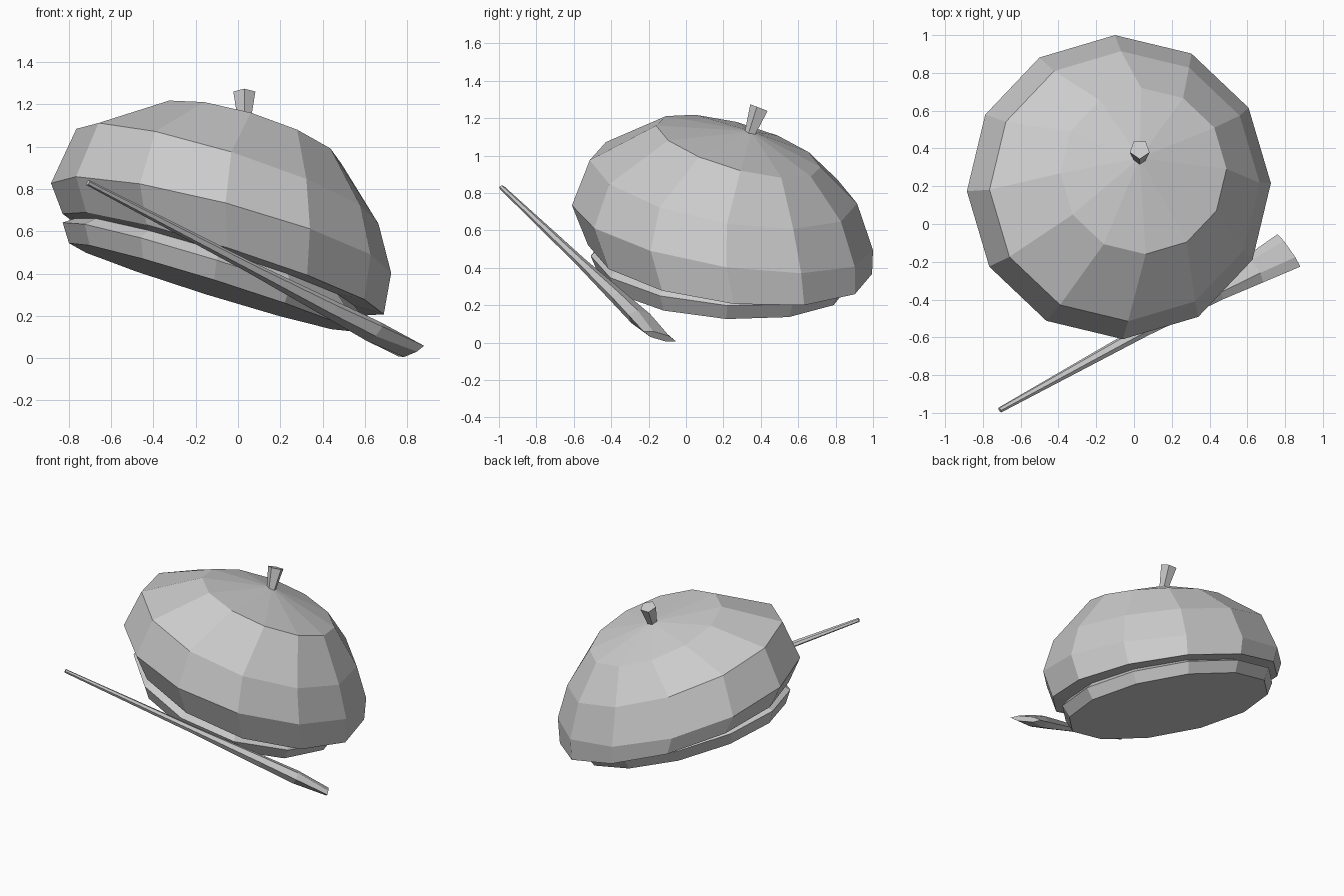
import bpy, bmesh
from math import sin, cos, tau, radians
from mathutils import Vector

if "Cube" in bpy.data.objects:
    bpy.data.objects.remove(bpy.data.objects["Cube"])


def skin(name, rings, apex=None):
    """Bridge equal-sized rings of points, first ring capped (or closed to an apex)."""
    bm = bmesh.new()
    loops = [[bm.verts.new(p) for p in ring] for ring in rings]
    n = len(loops[0])
    for a, b in zip(loops, loops[1:]):
        for i in range(n):
            j = (i + 1) % n
            bm.faces.new((a[i], a[j], b[j], b[i]))
    if apex:
        tip = bm.verts.new(apex)
        for i in range(n):
            bm.faces.new((tip, loops[0][(i + 1) % n], loops[0][i]))
    else:
        bm.faces.new(loops[0])
    bm.faces.new(loops[-1])
    bmesh.ops.recalc_face_normals(bm, faces=bm.faces)
    mesh = bpy.data.meshes.new(name)
    bm.to_mesh(mesh)
    bm.free()
    obj = bpy.data.objects.new(name, mesh)
    bpy.context.collection.objects.link(obj)
    return obj


def tilted_ring(cx, cy, cz, r, sx, sy, n=12):
    """Ring round in plan, lying on a plane with slopes sx and sy."""
    pts = []
    for i in range(n):
        a = tau * i / n + radians(1.5)
        dx, dy = r * cos(a), r * sin(a)
        pts.append((cx + dx, cy + dy, cz + sx * dx + sy * dy))
    return pts


def section(c, u, v, ru, rv, n, phase=0):
    """Elliptical section around c, spanned by u and v."""
    return [c + u * ru * cos(phase + tau * i / n) + v * rv * sin(phase + tau * i / n)
            for i in range(n)]


# Beret: puffy tilted crown, tucked rim and rolled head band
profile = [
    (0.05, 0.28, 1.05, 0.44, -0.29, -0.26),
    (-0.05, 0.20, 0.86, 0.715, -0.31, -0.17),
    (-0.08, 0.195, 0.615, 0.805, -0.26, -0.155),
    (-0.07, 0.235, 0.445, 0.76, -0.31, -0.11),
    (-0.11, 0.20, 0.455, 0.66, -0.31, -0.09),
    (-0.12, 0.20, 0.42, 0.71, -0.31, -0.07),
    (-0.13, 0.20, 0.335, 0.67, -0.31, -0.06),
]
skin("beret", [tilted_ring(*p) for p in profile], apex=(0.03, 0.35, 1.13))

# Stem: small five-sided flared stub
X, Y = Vector((1, 0, 0)), Vector((0, 0.93, -0.36))
skin("stem", [section(Vector((0.03, 0.33, 1.08)), X, Y, 0.025, 0.025, 5, radians(-90)),
              section(Vector((0.03, 0.395, 1.255)), X, Y, 0.055, 0.055, 5, radians(-90))])

# Paintbrush: thin handle swelling into a flattened flared tip
start, end = Vector((-0.71, -0.985, 0.83)), Vector((0.82, -0.14, 0.033))
axis = (end - start).normalized()
side = Vector((0.12, -0.17, 0.05))
side = (side - axis * side.dot(axis)).normalized()
up = axis.cross(side)
stations = [(0, 0.015, 0.013), (0.5, 0.035, 0.025), (0.75, 0.06, 0.04),
            (0.88, 0.085, 0.045), (1, 0.108, 0.02)]
skin("paintbrush", [section(start.lerp(end, t), side, up, w, h, 6) for t, w, h in stations])
